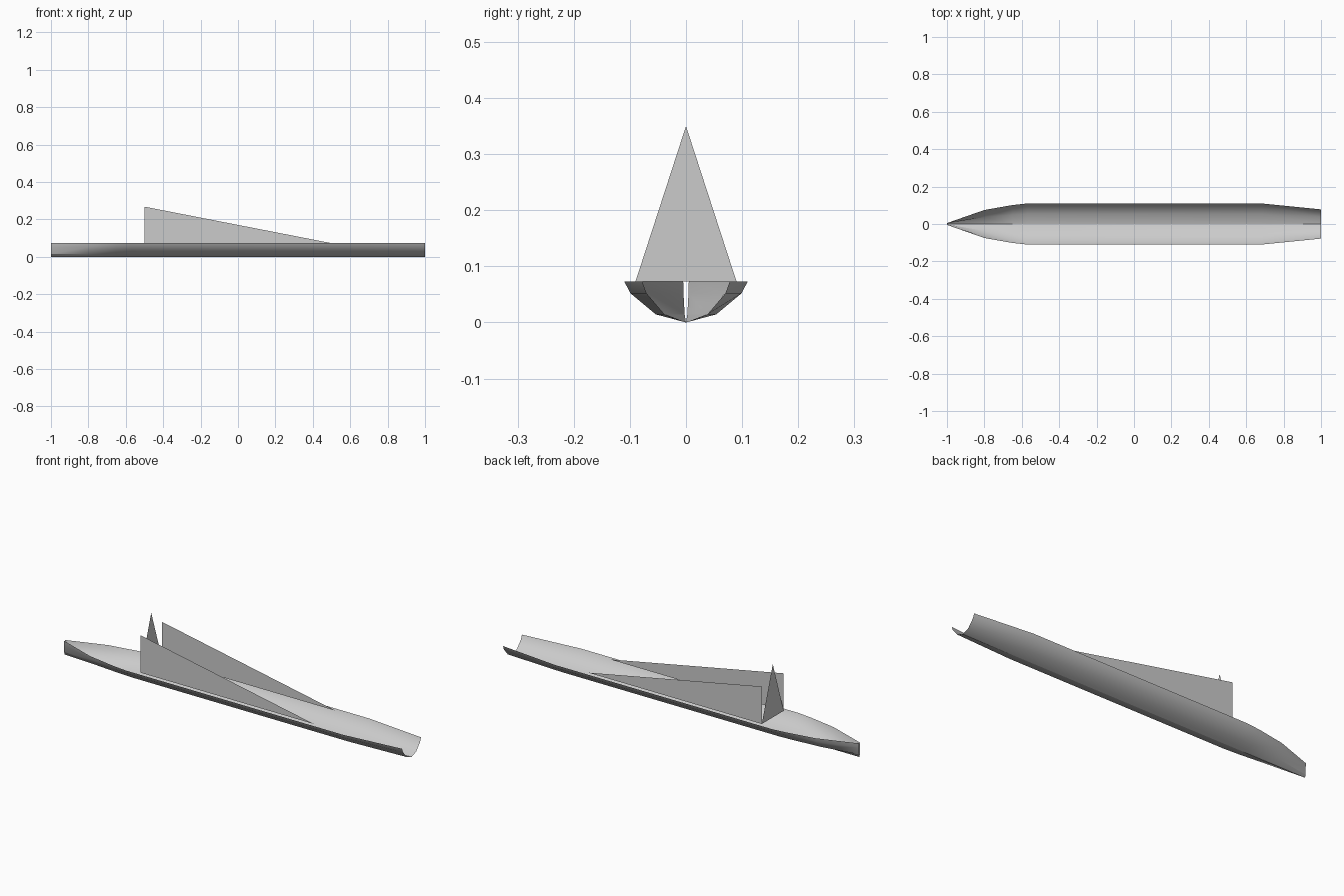
import bpy, math

cube = bpy.data.objects.get("Cube")
if cube:
    bpy.data.objects.remove(cube, do_unlink=True)

grey = bpy.data.materials.new("light grey")
grey.use_nodes = True
colour = (0.6, 0.6, 0.6, 1)
grey.diffuse_color = colour
grey.node_tree.nodes["Principled BSDF"].inputs["Base Color"].default_value = colour


def add_part(name, verts, faces):
    mesh = bpy.data.meshes.new(name)
    mesh.from_pydata(verts, [], faces)
    mesh.materials.append(grey)
    obj = bpy.data.objects.new(name, mesh)
    bpy.context.collection.objects.link(obj)
    return obj


RIM = 0.073

# Open hull: one half section, mirrored, scaled in width along the length
half = [(0.11, RIM), (0.099, 0.052), (0.054, 0.0145)]
section = [(-y, z) for y, z in half] + [(0, 0)] + half[::-1]
stations = [(-1, 0.045), (-0.8, 0.68), (-0.65, 0.92), (-0.57, 1),
            (0.68, 1), (1, 0.71)]
n = len(section)
verts = [(x, y * w, z) for x, w in stations for y, z in section]
faces = [(i * n + j, i * n + j + 1, (i + 1) * n + j + 1, (i + 1) * n + j)
         for i in range(len(stations) - 1) for j in range(n - 1)]
faces = [f[::-1] for f in faces]
hull = add_part("hull", verts, faces)
bpy.context.view_layer.objects.active = hull
hull.select_set(True)
bpy.ops.object.shade_smooth_by_angle(angle=math.radians(30))

# Tapering side walls standing just inside the rim
for side, name in ((1, "back_wall"), (-1, "front_wall")):
    y = 0.09 * side
    tri = (0, 1, 2) if side < 0 else (2, 1, 0)
    add_part(name, [(-0.5, y, RIM), (0.5, y, RIM), (-0.5, y, 0.268)], [tri])

# Pointed cross wall joining the tall ends of the side walls
add_part("gable_wall", [(-0.5, 0.09, RIM), (-0.5, -0.09, RIM), (-0.5, 0, 0.35)],
         [(0, 1, 2)])
